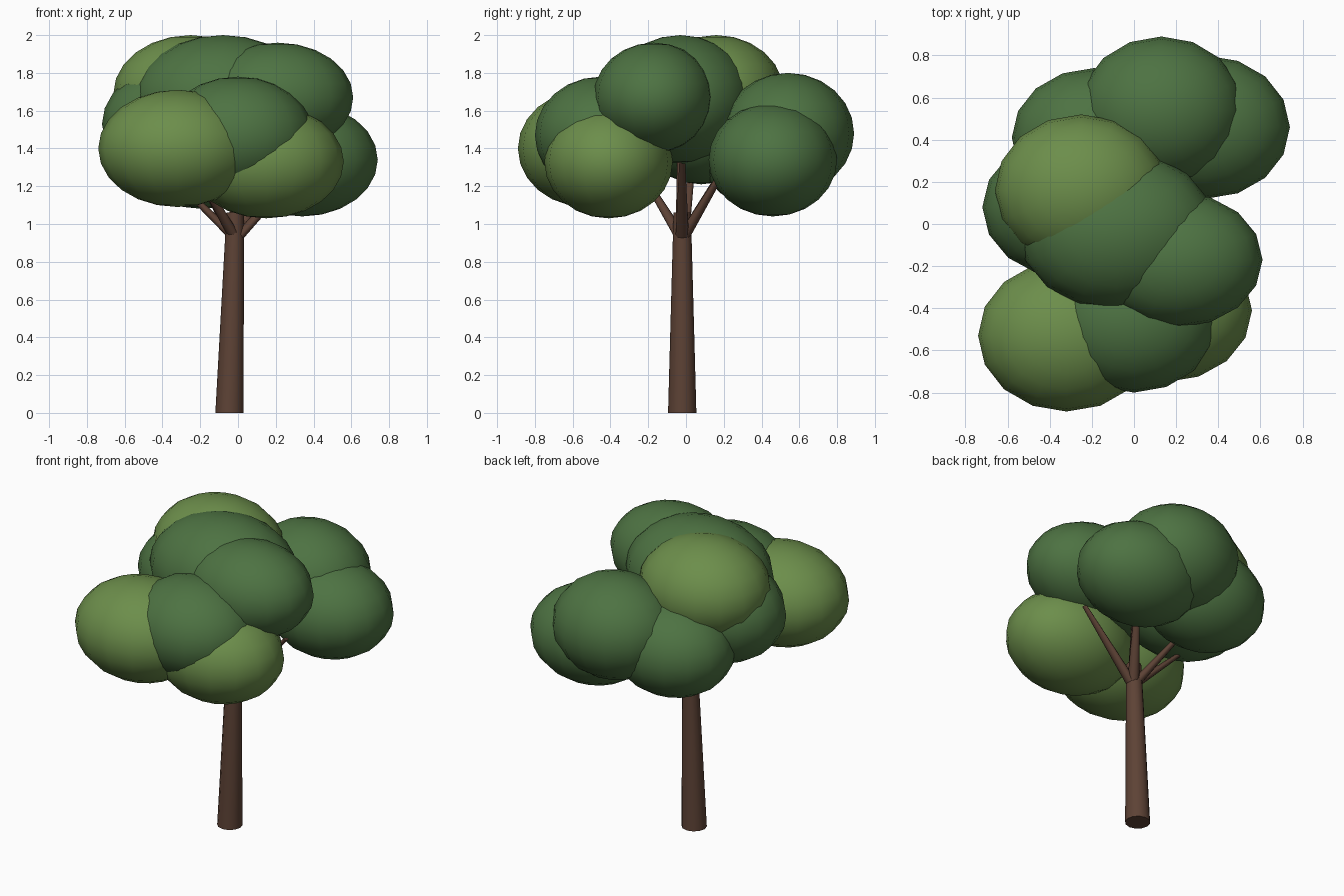
import bpy
from math import radians
from mathutils import Vector

cube = bpy.data.objects.get("Cube")
if cube:
    bpy.data.objects.remove(cube, do_unlink=True)


def material(name, r, g, b):
    m = bpy.data.materials.new(name)
    m.use_nodes = True
    m.diffuse_color = (r, g, b, 1)
    bsdf = next(n for n in m.node_tree.nodes if n.type == 'BSDF_PRINCIPLED')
    bsdf.inputs["Base Color"].default_value = (r, g, b, 1)
    bsdf.inputs["Roughness"].default_value = 0.9
    return m


DARK = material("dark green leaves", 0.075, 0.17, 0.055)
LIGHT = material("light green leaves", 0.15, 0.27, 0.07)
BARK = material("brown bark", 0.11, 0.055, 0.036)


def finish(name, mat):
    ob = bpy.context.object
    ob.name = name
    ob.data.materials.append(mat)
    bpy.ops.object.shade_smooth_by_angle(angle=radians(50))
    return ob


def foliage(name, mat, centre, size):
    """Flattened ball of leaves."""
    bpy.ops.mesh.primitive_uv_sphere_add(segments=16, ring_count=12, radius=1, location=centre)
    bpy.context.object.scale = size
    bpy.ops.object.transform_apply(location=False, rotation=False, scale=True)
    finish(name, mat)


def limb(name, start, end, r1, r2, sides):
    """Tapered limb whose rings stay level, leaning from start to end."""
    start, end = Vector(start), Vector(end)
    bpy.ops.mesh.primitive_cone_add(vertices=sides, radius1=r1, radius2=r2,
                                    depth=1, location=start)
    ob = finish(name, BARK)
    for v in ob.data.vertices:
        v.co += (end - start) * (v.co.z + 0.5) - Vector((0, 0, v.co.z))


# Trunk
limb("trunk", (-0.045, -0.02, 0), (-0.015, -0.02, 1.06), 0.075, 0.046, 12)

# Branches fanning out into the crown
fork = Vector((-0.01, -0.02, 0.92))
tips = {
    "left_branch": (0.36, -0.02, 1.32),
    "back_left_branch": (0.16, 0.22, 1.32),
    "back_right_branch": (-0.24, 0.20, 1.30),
    "right_branch": (-0.38, 0.03, 1.28),
    "front_branch": (-0.22, -0.24, 1.28),
    "centre_branch": (-0.03, -0.03, 1.40),
}
for name, tip in tips.items():
    limb(name, fork, tip, 0.036, 0.016, 8)

# Crown
foliage("front_right_leaves", LIGHT, (-0.32, -0.53, 1.40), (0.42, 0.36, 0.31))
foliage("front_left_leaves", LIGHT, (0.15, -0.41, 1.33), (0.41, 0.34, 0.30))
foliage("front_leaves", DARK, (0.00, -0.45, 1.47), (0.40, 0.35, 0.31))
foliage("top_left_leaves", DARK, (0.21, -0.17, 1.67), (0.40, 0.32, 0.29))
foliage("top_leaves", DARK, (-0.08, -0.03, 1.66), (0.47, 0.38, 0.34))
foliage("right_leaves", DARK, (-0.30, 0.08, 1.53), (0.42, 0.34, 0.32))
foliage("top_back_leaves", LIGHT, (-0.25, 0.16, 1.69), (0.41, 0.36, 0.31))
foliage("back_leaves", DARK, (0.13, 0.54, 1.48), (0.39, 0.35, 0.32))
foliage("back_left_leaves", DARK, (0.34, 0.46, 1.34), (0.40, 0.34, 0.30))
foliage("back_right_leaves", DARK, (-0.19, 0.41, 1.38), (0.39, 0.33, 0.30))
